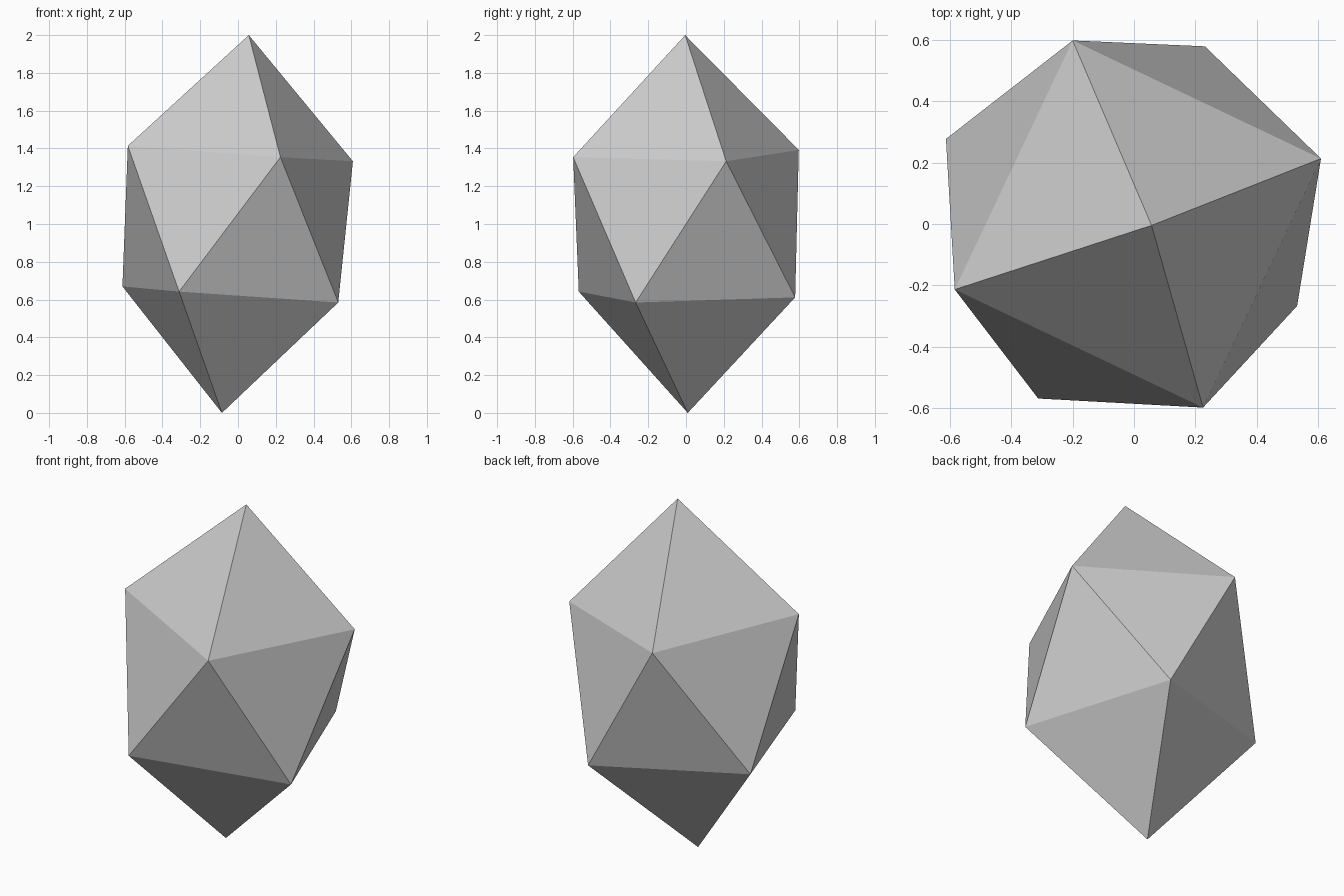
import bpy
import bmesh
from math import radians, sin, cos, pi
from mathutils import Matrix, Vector

default_cube = bpy.data.objects.get("Cube")
if default_cube:
    bpy.data.objects.remove(default_cube, do_unlink=True)

SIDES = 4
RADIUS = 0.634
RING_HEIGHT = 0.374
TIP_HEIGHT = 1.0025


def make_material(name, colour):
    material = bpy.data.materials.new(name)
    material.use_nodes = True
    material.diffuse_color = colour
    material.node_tree.nodes["Principled BSDF"].inputs["Base Color"].default_value = colour
    return material


def add_ring(bm, height, start):
    angles = [start + 2 * pi * i / SIDES for i in range(SIDES)]
    return [bm.verts.new((RADIUS * cos(a), RADIUS * sin(a), height)) for a in angles]


# Crystal: two twisted square rings joined by triangles and closed by points
bm = bmesh.new()
start = radians(19.6)
upper = add_ring(bm, RING_HEIGHT, start)
lower = add_ring(bm, -RING_HEIGHT, start + pi / SIDES)
top = bm.verts.new((0, 0, TIP_HEIGHT))
bottom = bm.verts.new((0, 0, -TIP_HEIGHT))

for i in range(SIDES):
    j = (i + 1) % SIDES
    bm.faces.new((top, upper[i], upper[j]))
    bm.faces.new((upper[i], lower[i], upper[j]))
    bm.faces.new((lower[i], lower[j], upper[j]))
    bm.faces.new((bottom, lower[j], lower[i]))

# Slight lean, then stand it on the ground
lean = Matrix.Rotation(radians(0.4), 4, "X") @ Matrix.Rotation(radians(4.07), 4, "Y")
bmesh.ops.transform(bm, matrix=lean, verts=bm.verts)
lowest = min(v.co.z for v in bm.verts)
bmesh.ops.translate(bm, vec=Vector((-0.014, 0.0025, -lowest)), verts=bm.verts)
bmesh.ops.recalc_face_normals(bm, faces=bm.faces)

mesh = bpy.data.meshes.new("crystal")
bm.to_mesh(mesh)
bm.free()
mesh.materials.append(make_material("light_grey", (0.6, 0.6, 0.6, 1)))
crystal = bpy.data.objects.new("crystal", mesh)
bpy.context.collection.objects.link(crystal)
